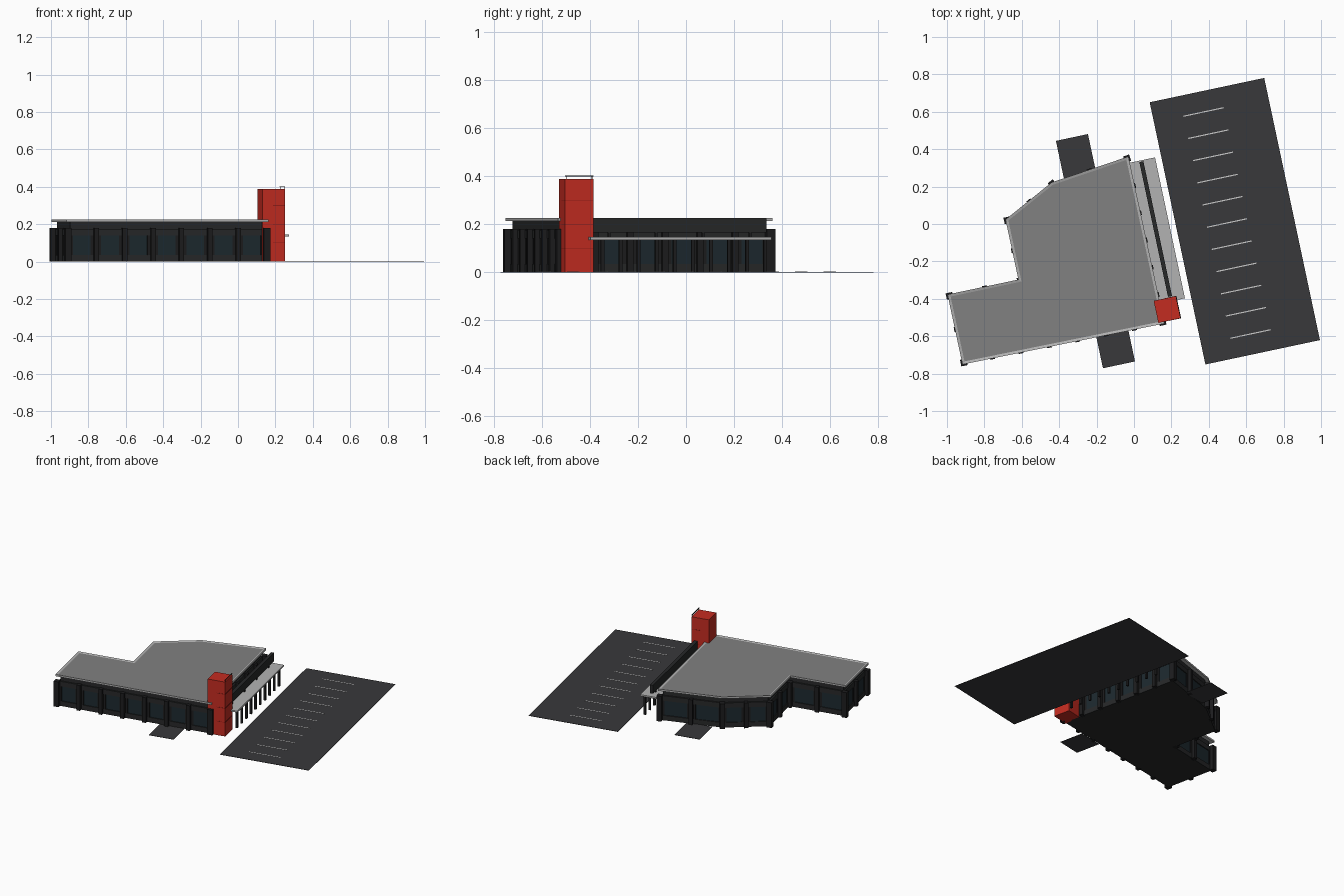
import bpy, bmesh, math
from mathutils import Vector, Matrix

if "Cube" in bpy.data.objects:
    bpy.data.objects.remove(bpy.data.objects["Cube"])

TILT = math.radians(12)


def material(name, rgb):
    m = bpy.data.materials.new(name)
    m.diffuse_color = (*rgb, 1)
    m.use_nodes = True
    m.node_tree.nodes["Principled BSDF"].inputs["Base Color"].default_value = m.diffuse_color
    return m


DARK = material("dark_cladding", (0.02, 0.021, 0.022))
BLACK = material("black_column", (0.012, 0.012, 0.013))
GLASS = material("tinted_glass", (0.012, 0.022, 0.028))
ASPHALT = material("asphalt", (0.04, 0.04, 0.043))
ROOF = material("roof_grey", (0.22, 0.22, 0.22))
TRIM = material("light_trim", (0.45, 0.45, 0.45))
RED = material("red_panel", (0.55, 0.025, 0.015))
DEEP_RED = material("red_joint", (0.3, 0.012, 0.008))
PAINT = material("line_paint", (0.65, 0.65, 0.65))


def finish(name, bm, mats):
    me = bpy.data.meshes.new(name)
    bm.to_mesh(me)
    bm.free()
    for m in mats:
        me.materials.append(m)
    ob = bpy.data.objects.new(name, me)
    bpy.context.collection.objects.link(ob)
    return ob


def box(name, xy, size, z0, z1, mat, angle=TILT):
    """Upright box turned about z, between heights z0 and z1."""
    bm = bmesh.new()
    bmesh.ops.create_cube(bm, size=1)
    place = Matrix.Translation((xy[0], xy[1], (z0 + z1) / 2)) @ Matrix.Rotation(angle, 4, 'Z')
    bm.transform(place @ Matrix.Diagonal((size[0], size[1], z1 - z0, 1)))
    return finish(name, bm, [mat])


def offset(poly, d):
    """Move every edge of a counter-clockwise outline outwards by d."""
    out = []
    for i, p in enumerate(poly):
        a = (p - poly[i - 1]).normalized()
        b = (poly[(i + 1) % len(poly)] - p).normalized()
        na, nb = Vector((a.y, -a.x)), Vector((b.y, -b.x))
        out.append(p + (na + nb) * d / (1 + na.dot(nb)))
    return out


def prism(name, poly, z0, z1, mats, rim=0):
    bm = bmesh.new()
    bottom = bm.faces.new([bm.verts.new((p.x, p.y, z0)) for p in poly])
    ext = bmesh.ops.extrude_face_region(bm, geom=[bottom], use_keep_orig=True)
    for v in ext["geom"]:
        if isinstance(v, bmesh.types.BMVert):
            v.co.z = z1
    bmesh.ops.recalc_face_normals(bm, faces=bm.faces)
    if rim:
        top = [f for f in bm.faces if f.normal.z > 0.9]
        bmesh.ops.inset_region(bm, faces=top, thickness=rim, use_even_offset=True)
        for f in top:
            f.material_index = 1
            for v in f.verts:
                v.co.z -= 0.004
    return finish(name, bm, mats)


outline = [Vector(p) for p in [(-0.917, -0.751), (0.163, -0.532), (-0.03, 0.361), (-0.441, 0.222),
                               (-0.687, 0.024), (-0.618, -0.297), (-0.997, -0.377)]]
bays = [7, 6, 2, 2, 2, 2, 2]

# Building body and rimmed roof slab
wall = offset(outline, -0.025)
prism("building_wall", wall, 0, 0.215, [DARK])
prism("roof_slab", outline, 0.213, 0.226, [TRIM, ROOF], rim=0.014)

# Columns and window bays along each wall
line = offset(outline, -0.009)
for w, n in enumerate(bays):
    a, b = line[w], line[(w + 1) % len(line)]
    along = (b - a) / n
    ang = math.atan2(along.y, along.x)
    inward = Vector((-along.y, along.x)).normalized()
    for i in range(n):
        s = 0.034 if i == 0 else 0.026
        box(f"column_{w}_{i}", a + along * i, (s, s + 0.002), 0, 0.18, BLACK, ang)
        mid = a + along * (i + 0.5) + inward * 0.013
        width = along.length - 0.026
        box(f"window_sill_{w}_{i}", mid, (width, 0.014), 0, 0.035, DARK, ang)
        box(f"window_header_{w}_{i}", mid, (width, 0.014), 0.14, 0.175, DARK, ang)
        for side in (-1, 1):
            box(f"window_jamb_{w}_{i}_{side}", mid + along.normalized() * side * (width / 2 - 0.008),
                (0.016, 0.01), 0.035, 0.14, BLACK, ang)
        box(f"window_glass_{w}_{i}", mid + inward * 0.002, (width - 0.03, 0.006), 0.035, 0.14, GLASS, ang)

# Entrance canopy with posts and a raised fascia
out = Vector((math.cos(TILT), math.sin(TILT)))
back = Vector((-out.y, out.x))
canopy = Vector((0.119, -0.036))
box("canopy", canopy, (0.15, 0.77), 0.135, 0.146, TRIM)
for i in range(10):
    box(f"canopy_post_{i}", canopy + out * 0.05 + back * (-0.33 + i * 0.077), (0.014, 0.014), 0, 0.136, BLACK)
fascia = Vector((0.116, -0.027))
box("canopy_fascia", fascia, (0.022, 0.737), 0.165, 0.224, DARK)
for i in range(4):
    box(f"fascia_bracket_{i}", fascia + back * (-0.3 + i * 0.2), (0.01, 0.01), 0.145, 0.17, BLACK)

# Red corner tower with panel joints and a thin top bar
tower = Vector((0.178, -0.457))
box("tower", tower, (0.123, 0.121), 0, 0.388, RED)
for k in (1, 2, 3):
    box(f"tower_joint_{k}", tower + out * 0.03, (0.065, 0.1225), k * 0.1 - 0.0015, k * 0.1 + 0.0015, DEEP_RED)
box("tower_top_bar", tower + out * 0.06, (0.004, 0.121), 0.398, 0.402, BLACK)
for side in (-1, 1):
    box(f"tower_bar_stem_{side}", tower + out * 0.06 + back * side * 0.055, (0.003, 0.003), 0.385, 0.4, BLACK)

# Parking lot with painted bay lines
box("parking_lot", (0.539, 0.015), (0.626, 1.433), 0, 0.002, ASPHALT)
first, last = Vector((0.372, 0.599)), Vector((0.623, -0.588))
for i in range(11):
    box(f"parking_line_{i}", first.lerp(last, i / 10), (0.219, 0.006), 0.001, 0.003, PAINT)

# Paths to the front and back doors
box("back_path", (-0.31, 0.36), (0.175, 0.21), 0, 0.002, ASPHALT)
box("front_path", (-0.099, -0.665), (0.175, 0.18), 0, 0.002, ASPHALT)
